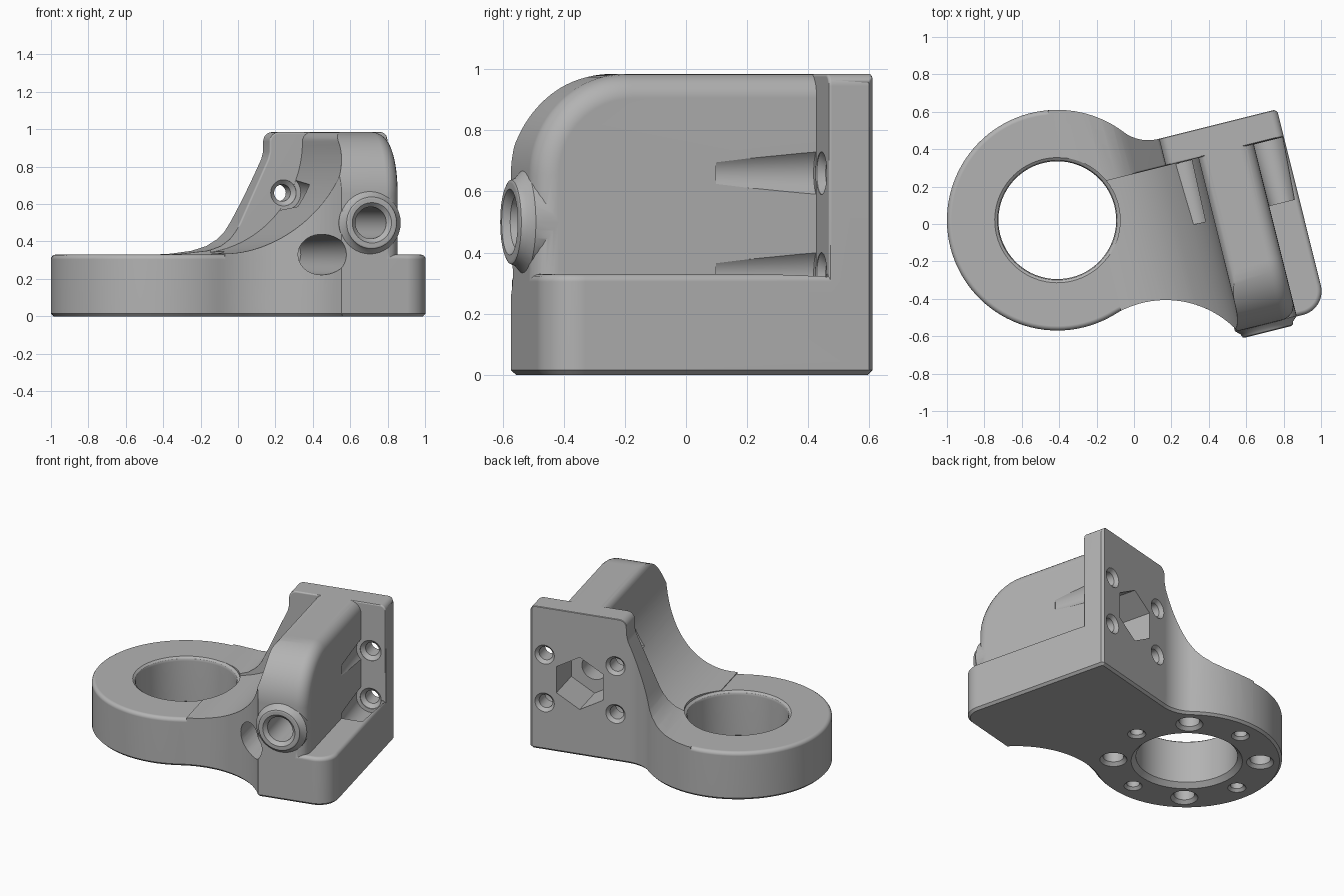
import bpy, bmesh, math
from mathutils import Matrix, Vector

if "Cube" in bpy.data.objects:
    bpy.data.objects.remove(bpy.data.objects["Cube"], do_unlink=True)

grey = bpy.data.materials.new("machined_grey")
grey.use_nodes = True
grey.diffuse_color = (0.45, 0.45, 0.45, 1)
grey.node_tree.nodes["Principled BSDF"].inputs["Base Color"].default_value = (0.45, 0.45, 0.45, 1)

TURN = math.radians(14)      # the block is turned against the ring
RIGHT, BACK, FRONT, TOP, SHELF = 0.89, 0.41, -0.69, 0.985, 0.33
RING = Vector((-0.393, 0.119))
MID, MID_Z = 0.555, 0.5      # axis of the long bore


def arc(cx, cy, r, a, b, n=12):
    angles = [math.radians(a + (b - a) * i / n) for i in range(n + 1)]
    return [(cx + r * math.cos(t), cy + r * math.sin(t)) for t in angles]


def new_object(name, bm):
    bmesh.ops.recalc_face_normals(bm, faces=bm.faces)
    mesh = bpy.data.meshes.new(name)
    bm.to_mesh(mesh)
    bm.free()
    mesh.materials.append(grey)
    obj = bpy.data.objects.new(name, mesh)
    bpy.context.collection.objects.link(obj)
    return obj


def prism(name, pts, lo, hi, axis="z"):
    """Extrude a closed profile along z, along y (profile x,z) or along x (profile y,z)."""
    place = {"z": lambda p: (p[0], p[1], lo), "y": lambda p: (p[0], lo, p[1]),
             "x": lambda p: (lo, p[0], p[1])}[axis]
    step = Vector([(hi - lo) * (axis == k) for k in "xyz"])
    bm = bmesh.new()
    face = bm.faces.new([bm.verts.new(place(p)) for p in pts])
    out = bmesh.ops.extrude_face_region(bm, geom=[face])["geom"]
    bmesh.ops.translate(bm, vec=step, verts=[g for g in out if isinstance(g, bmesh.types.BMVert)])
    return new_object(name, bm)


def lathe(name, profile, a, b, axis="y", n=40):
    """Revolve (radius, position) pairs round an axis through a, b."""
    bm = bmesh.new()
    rings = []
    for r, h in profile:
        pts = arc(a, b, r, 0, 360, n)[:-1]
        rings.append([bm.verts.new((p, h, q) if axis == "y" else (p, q, h)) for p, q in pts])
    for lower, upper in zip(rings, rings[1:]):
        for i in range(n):
            j = (i + 1) % n
            bm.faces.new((lower[i], lower[j], upper[j], upper[i]))
    bm.faces.new(rings[0])
    bm.faces.new(rings[-1])
    return new_object(name, bm)


def combine(target, tool, operation):
    mod = target.modifiers.new("join", "BOOLEAN")
    mod.operation, mod.object, mod.solver = operation, tool, "EXACT"
    bpy.context.view_layer.objects.active = target
    bpy.ops.object.modifier_apply(modifier=mod.name)
    bpy.data.objects.remove(tool, do_unlink=True)


def round_edges(obj, width, segments, rule):
    """Bevel the sharp convex edges whose midpoint passes the rule."""
    bm = bmesh.new()
    bm.from_mesh(obj.data)
    bmesh.ops.remove_doubles(bm, verts=bm.verts, dist=0.0005)
    edges = [e for e in bm.edges if len(e.link_faces) == 2
             and e.calc_face_angle_signed() > math.radians(35)
             and rule((e.verts[0].co + e.verts[1].co) / 2)]
    bmesh.ops.bevel(bm, geom=edges, offset=width, segments=segments, profile=0.5,
                    affect="EDGES", clamp_overlap=True)
    bm.to_mesh(obj.data)
    bm.free()


# Plan outline: ring, front hollow, rounded front corner, back hollow
outline = (arc(*RING, 0.59, 39.1, 287.3, 72)
           + arc(-0.061, -0.947, 0.527, 107.3, 29.2, 24)[1:]
           + arc(RIGHT - 0.13, FRONT + 0.13, 0.13, -90, 0)
           + [(RIGHT, BACK - 0.015), (RIGHT - 0.015, BACK)]
           + arc(0.235, BACK + 0.22, 0.22, 270, 219.1, 16)[:-1])

# Base plate with ring
body = prism("bracket_body", outline, 0, SHELF)
round_edges(body, 0.015, 1, lambda c: c.z < 0.01)
round_edges(body, 0.025, 4, lambda c: c.z > SHELF - 0.01)

# Upright arm with sweeping hollow side and rounded front
arm = prism("arm", outline, 0.1, 1.2)
side = ([(0.725, 0.05), (0.725, TOP)] + [(0.47, TOP)] + arc(0.47, TOP - 0.05, 0.05, 90, 180, 6)[1:]
        + arc(-0.18, 0.935, 0.6, 0, -90, 40) + [(-0.18, 0.05)])
combine(arm, prism("side_profile", side, -1, 0.3, "y"), "INTERSECT")
nose = [(0.5, 0), (0.5, TOP + 0.1), (FRONT + 0.33, TOP + 0.1)] + arc(
    FRONT + 0.33, TOP - 0.33, 0.33, 90, 180, 24) + [(FRONT, 0)]
combine(arm, prism("nose_profile", nose, -1, 1, "x"), "INTERSECT")
round_edges(arm, 0.08, 6, lambda c: c.x > 0.71 and c.z > 0.15 and c.y < 0.28)
round_edges(arm, 0.02, 3, lambda c: c.x < 0.5 and c.z > 0.45 and c.y < 0.2)
combine(body, arm, "UNION")

# Back plate with sloping side
plate = prism("back_plate", outline, 0.1, 1.2)
slope = ([(RIGHT, 0.05)] + arc(RIGHT - 0.04, TOP - 0.04, 0.04, 0, 90, 6)
         + arc(0.29, TOP - 0.05, 0.05, 90, 180, 6)
         + [(0.24, 0.88), (0.23, 0.84), (0.075, 0.5), (0.05, 0.45), (0.02, 0.412), (-0.03, 0.375),
            (-0.1, 0.35), (-0.2, 0.335), (-0.3, 0.329), (-0.3, 0.05)])
combine(plate, prism("slope_profile", slope, 0.26, 0.7, "y"), "INTERSECT")
round_edges(plate, 0.02, 3, lambda c: c.z > 0.45 and c.y < 0.3)
round_edges(plate, 0.012, 1, lambda c: c.z > 0.9 and c.y > 0.4)
combine(body, plate, "UNION")

# Boss on the nose
combine(body, lathe("boss", [(0.17, -0.6), (0.17, FRONT + 0.003), (0.145, -0.71),
                             (0.138, -0.728), (0.128, -0.733)], MID, MID_Z), "UNION")

# Long bore with a hexagonal pocket at the back
combine(body, lathe("bore", [(0.112, -0.75), (0.108, -0.733), (0.085, -0.71), (0.085, 0.3)],
                    MID, MID_Z), "DIFFERENCE")
hexagon = arc(MID, MID_Z, 0.18, 30, 390, 6)[:-1]
combine(body, prism("hex_pocket", hexagon, 0.15, 0.5, "y"), "DIFFERENCE")

# Four screw holes, each with a tapered channel for the tool
for x in (MID - 0.24, MID + 0.235):
    for z in (0.33, 0.66):
        end, r = (-0.8, 0.112) if x < MID and z < 0.5 else (-0.08, 0.074)
        combine(body, lathe("channel", [(r, end), (0.095, 0.257)], x, z), "DIFFERENCE")
        combine(body, lathe("screw_hole", [(0.07, 0.2), (0.07, 0.262), (0.045, 0.285), (0.045, 0.388),
                                           (0.066, 0.411), (0.066, 0.45)], x, z), "DIFFERENCE")

# Ring opening, eased at both rims
combine(body, lathe("ring_opening", [(0.345, -0.1), (0.345, 0), (0.315, 0.03), (0.315, 0.305), (0.321, 0.32),
                                     (0.336, 0.331), (0.336, 0.5)], *RING, "z", 72), "DIFFERENCE")

# Alternating large and small blind holes under the ring
for i in range(8):
    t = math.radians(7 + 45 * i) - TURN
    r, flare = ((0.04, 0.057), (0.064, 0.085))[i % 2]
    combine(body, lathe("blind_hole", [(flare, -0.1), (flare, 0), (r, flare - r), (r, 0.2)],
                        RING.x + 0.455 * math.cos(t), RING.y + 0.455 * math.sin(t), "z", 24), "DIFFERENCE")

# Turn into place and smooth the curved faces
body.data.transform(Matrix.Rotation(TURN, 4, "Z"))
bpy.ops.object.select_all(action="DESELECT")
body.select_set(True)
bpy.context.view_layer.objects.active = body
bpy.ops.object.shade_smooth_by_angle(angle=math.radians(30))
weighted = body.modifiers.new("even_normals", "WEIGHTED_NORMAL")
weighted.keep_sharp = True
